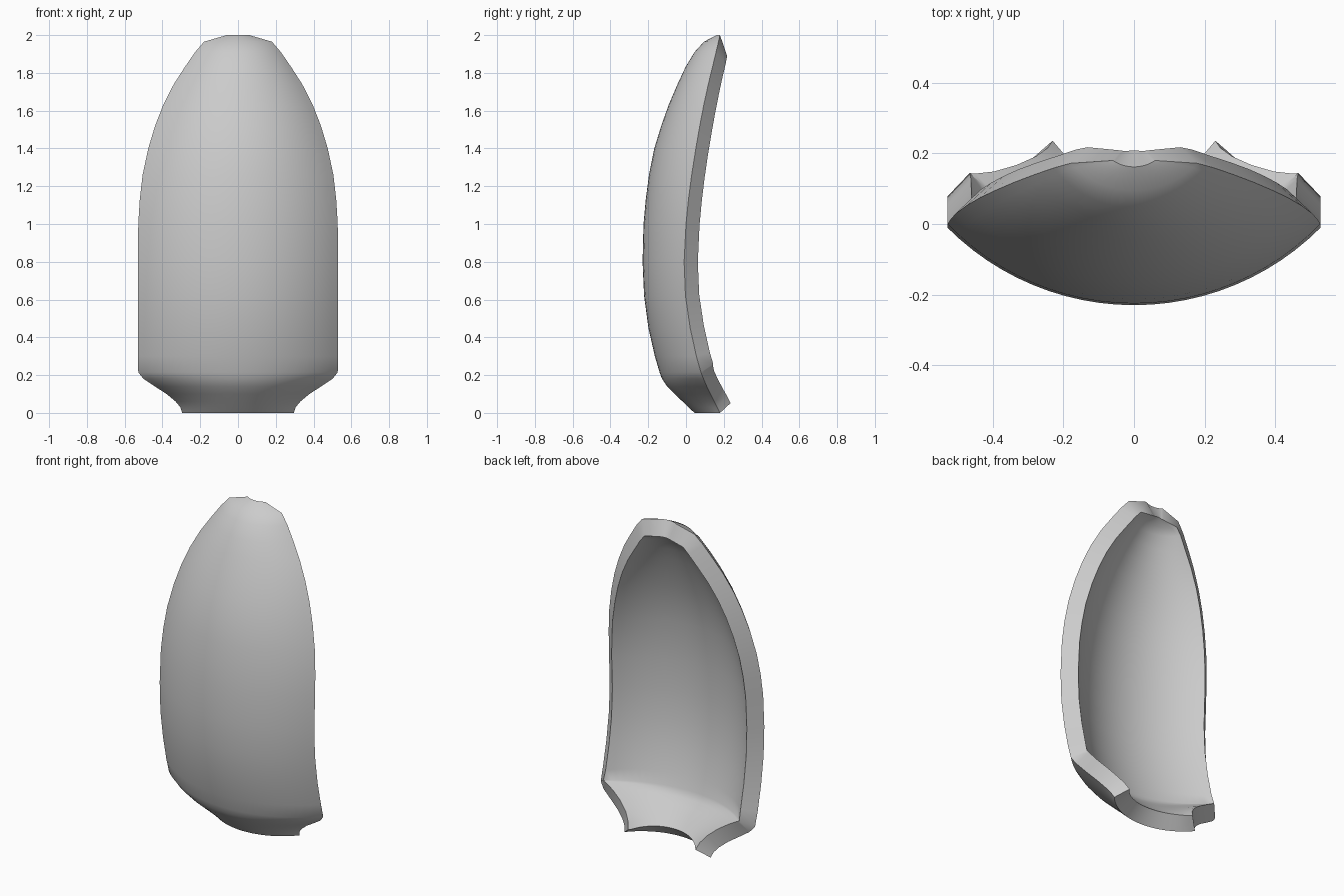
import bpy, bmesh, math

# Shell cross-sections: height, half width, y at centre line, y at side edge
ROWS = [
    (0.00, 0.295, 0.045, 0.180), (0.03, 0.305, 0.013, 0.165),
    (0.06, 0.330, -0.018, 0.150), (0.10, 0.378, -0.060, 0.130),
    (0.14, 0.440, -0.100, 0.110), (0.18, 0.500, -0.127, 0.093),
    (0.215, 0.528, -0.140, 0.079), (0.30, 0.529, -0.165, 0.055),
    (0.45, 0.529, -0.199, 0.022), (0.62, 0.529, -0.222, -0.003),
    (0.80, 0.529, -0.230, -0.010), (1.00, 0.528, -0.225, 0.000),
    (1.13, 0.520, -0.213, 0.013), (1.26, 0.505, -0.196, 0.030),
    (1.40, 0.475, -0.168, 0.052), (1.52, 0.439, -0.131, 0.073),
    (1.63, 0.396, -0.092, 0.094), (1.74, 0.340, -0.045, 0.118),
    (1.83, 0.282, -0.003, 0.140), (1.91, 0.227, 0.045, 0.159),
    (1.965, 0.180, 0.095, 0.172), (2.00, 0.060, 0.162, 0.180),
]
COLS = 24


def arc_point(w, yc, ye, t):
    """Point on a circular arc through both edges and the centre line."""
    s = ye - yc
    r = (w * w + s * s) / (2 * s)
    a = math.asin(min(1, w / r)) * t
    return r * math.sin(a), yc + r * (1 - math.cos(a))


# Outer skin lofted through the arcs
bm = bmesh.new()
grid = []
for z, w, yc, ye in ROWS:
    row = []
    for i in range(COLS + 1):
        x, y = arc_point(w, yc, ye, 2 * i / COLS - 1)
        row.append(bm.verts.new((x, y, z)))
    grid.append(row)
for a, b in zip(grid, grid[1:]):
    for i in range(COLS):
        bm.faces.new((a[i], a[i + 1], b[i + 1], b[i]))
mesh = bpy.data.meshes.new("curved_shell")
bm.to_mesh(mesh)
bm.free()
shell = bpy.data.objects.new("curved_shell", mesh)
bpy.context.collection.objects.link(shell)

# Wall thickness towards the hollow back
solid = shell.modifiers.new("wall", 'SOLIDIFY')
solid.thickness = 0.1
solid.offset = -1
bpy.context.view_layer.objects.active = shell
shell.select_set(True)
bpy.ops.object.modifier_apply(modifier="wall")
bpy.ops.object.shade_smooth_by_angle(angle=math.radians(35))
